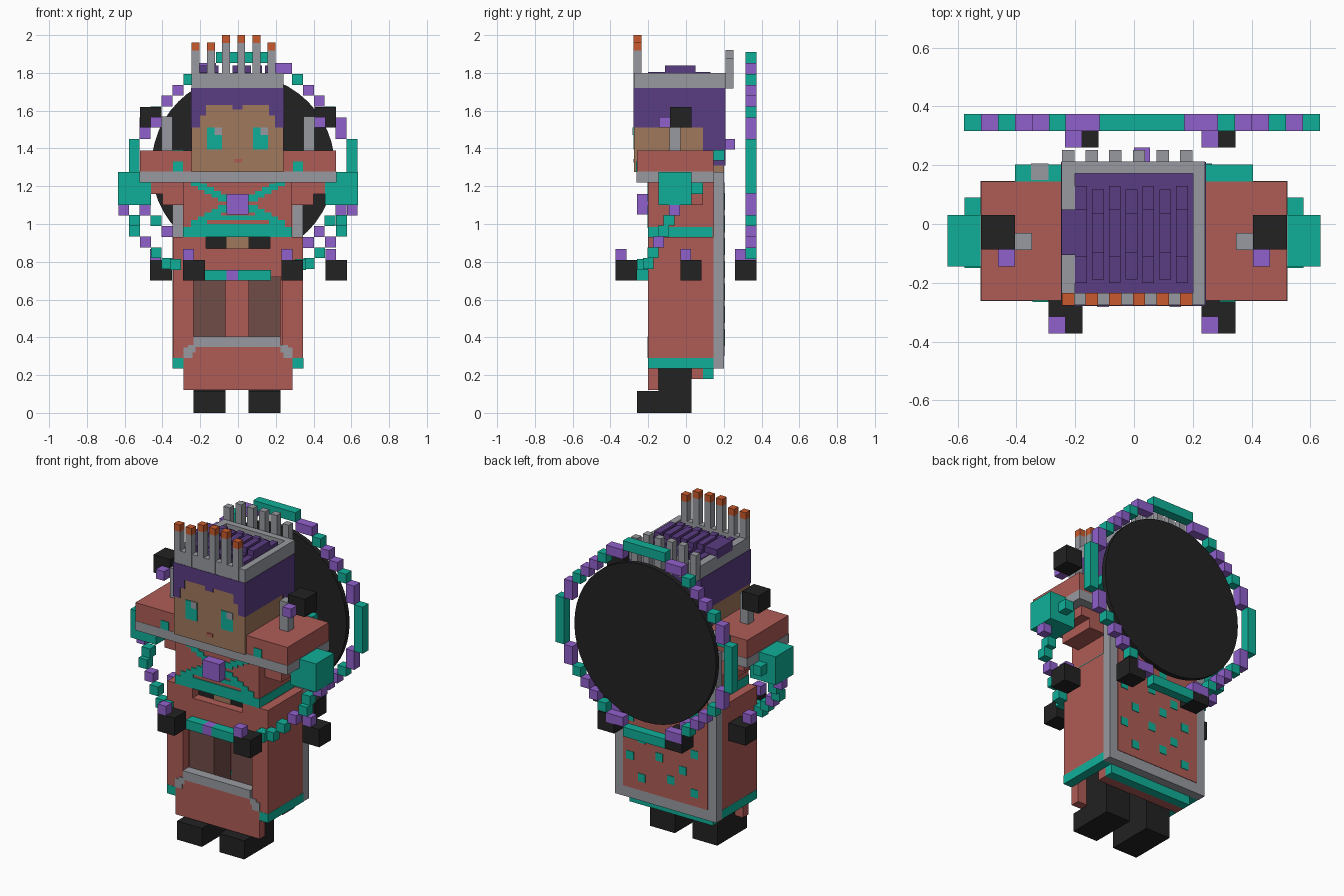
import bpy, bmesh, math

def material(name, r, g, b):
    m = bpy.data.materials.new(name)
    m.diffuse_color = (r, g, b, 1)
    return m

RED = material("brick red", .43, .107, .093)
TEAL = material("teal", .005, .43, .314)
VIOLET = material("violet", .28, .117, .604)
PLUM = material("dark plum", .102, .045, .223)
GRAY = material("gray", .314, .323, .352)
SKIN = material("skin", .352, .188, .107)
BLACK = material("black", .016, .016, .016)
ORANGE = material("orange", .578, .102, .026)
BROWN = material("dusty brown", .162, .072, .061)

def boxes(name, mat, *items, mirror=False):
    """One object from boxes (x0, x1, y0, y1, z0, z1), optionally mirrored in x."""
    items = list(items)
    if mirror:
        items += [(-b[1], -b[0]) + tuple(b[2:]) for b in items]
    bm = bmesh.new()
    for x0, x1, y0, y1, z0, z1 in items:
        ret = bmesh.ops.create_cube(bm, size=1)
        for v in ret["verts"]:
            v.co = ((x0 + x1) / 2 + v.co.x * (x1 - x0),
                    (y0 + y1) / 2 + v.co.y * (y1 - y0),
                    (z0 + z1) / 2 + v.co.z * (z1 - z0))
    me = bpy.data.meshes.new(name)
    bm.to_mesh(me)
    bm.free()
    me.materials.append(mat)
    ob = bpy.data.objects.new(name, me)
    bpy.context.collection.objects.link(ob)
    return ob

V = .0576  # size of a small bead

def bead(x, y, z, s=V):
    h = s / 2
    return (x - h, x + h, y - h, y + h, z - h, z + h)

# Legs and boots
LEGS = ((-.235, -.065), (.055, .225))
boxes("boots", BLACK, *[b for a, c in LEGS for b in
      ((a, c, -.26, .03, 0, .115), (a, c, -.145, .03, .115, .3))])
boxes("trousers", BROWN, *[(a, c, -.14, .025, .3, .85) for a, c in LEGS])

# Skirt: side walls, front frame and lower apron
boxes("skirt_sides", RED, (.288, .345, -.2, .145, .29, .93), mirror=True)
boxes("skirt_side_hem", TEAL, (.288, .346, -.201, .145, .235, .29), mirror=True)
boxes("skirt_front_posts", RED, (.235, .288, -.2, -.145, .35, .87),
      (.17, .288, -.2, -.145, .87, .93), mirror=True)
boxes("skirt_waistband", RED, (-.288, .288, -.2, -.145, .72, .87))
boxes("apron", RED, (-.288, .288, -.2, -.145, .12, .355))
boxes("apron_trim", GRAY, (-.235, .225, -.204, -.145, .35, .405))
boxes("apron_trim_corners", GRAY, (.225, .265, -.204, -.15, .32, .36),
      (.24, .289, -.204, -.15, .29, .345), mirror=True)
boxes("skirt_back_lining", RED, (-.285, .285, .03, .09, .18, .3))
boxes("skirt_back_hem", TEAL, (-.285, .285, .09, .145, .18, .3))

# Back cape: gray border, red field and teal spots
boxes("cape_border", GRAY, (-.348, .345, .145, .2, .235, 1.275))
boxes("cape_field", RED, (-.29, .288, .14, .203, .3, 1.22))
spots = []
for row in range(7):
    for col in range(3):
        x = -.2 + .18 * col + (.08 if row % 2 else 0) - .02 * (col % 2)
        z = .38 + .12 * row + .04 * (col % 2)
        spots.append((x - .025, x + .025, .2, .206, z - .025, z + .025))
boxes("cape_spots", TEAL, *spots)

# Belly and chest
boxes("belly_band", BLACK, (-.17, .17, -.145, .09, .83, .95))
boxes("belly", SKIN, (-.06, .055, -.15, .03, .83, .95))
boxes("chest", RED, (-.288, .285, -.2, .145, .98, 1.275))
boxes("chest_hem", TEAL, (-.29, .287, -.202, .146, .93, .985))
weave = []
for i in range(5):
    x = .055 + i * .036
    weave.append((x, x + .05, -.205, -.19, 1.12 + i * .02, 1.155 + i * .02))
    weave.append((x, x + .05, -.205, -.19, 1.06 - i * .02, 1.10 - i * .02))
boxes("chest_weave", TEAL, *weave, mirror=True)
boxes("chest_weave_base", TEAL, (-.15, .15, -.205, -.19, 1.02, 1.045),
      (-.23, .23, -.205, -.19, .98, 1.0))
boxes("chest_gem", VIOLET, (-.06, .055, -.26, -.195, 1.05, 1.16))

# Shoulders, arms and cuffs
boxes("shoulders", RED, (.2, .52, -.26, .145, 1.275, 1.39), mirror=True)
boxes("shoulder_trim", GRAY, (-.522, .522, -.262, .147, 1.22, 1.278))
boxes("shoulder_clasp", TEAL, (.29, .345, -.265, -.25, 1.278, 1.33), mirror=True)
boxes("arms", RED, (.28, .46, -.145, .09, 1.16, 1.225),
      (.28, .40, -.145, .09, 1.1, 1.16), mirror=True)
boxes("cuffs", TEAL, (.46, .635, -.145, .03, 1.1, 1.275),
      (.52, .577, .03, .09, 1.16, 1.22), mirror=True)
boxes("back_tabs", TEAL, (.235, .405, .145, .203, 1.335, 1.392), mirror=True)
boxes("back_tab_inlay", GRAY, (-.35, -.29, .15, .206, 1.34, 1.395))

# Shoulder ornaments
boxes("shoulder_posts", GRAY, (.347, .404, -.088, -.03, 1.39, 1.57), mirror=True)
boxes("shoulder_cubes", BLACK, (.404, .518, -.086, .03, 1.51, 1.62), mirror=True)
boxes("shoulder_beads", VIOLET, (.405, .462, -.144, -.086, 1.51, 1.567), mirror=True)

# Head with face details
boxes("head", SKIN, (-.245, .24, -.275, .2, 1.275, 1.71))
boxes("eyes", TEAL, (-.165, -.085, -.279, -.27, 1.395, 1.51),
      (.08, .16, -.279, -.27, 1.395, 1.51))
boxes("eye_highlights", GRAY, (-.125, -.085, -.282, -.275, 1.47, 1.512),
      (.12, .16, -.282, -.275, 1.47, 1.512))
boxes("mouth", RED, (-.022, .02, -.279, -.27, 1.325, 1.345))

# Hair: cap, sides, back and stepped fringe
boxes("hair", PLUM, (-.249, .244, -.279, .21, 1.63, 1.72),
      (-.249, -.2, -.279, .21, 1.51, 1.63), (.195, .244, -.279, .21, 1.51, 1.63),
      (-.249, .244, .09, .21, 1.39, 1.63), (-.249, .244, .145, .21, 1.31, 1.39),
      (-.2, -.17, -.279, -.25, 1.575, 1.63), (.165, .195, -.279, -.25, 1.575, 1.63),
      (-.03, .025, -.279, -.25, 1.605, 1.63))
boxes("hair_gem", VIOLET, (0, .055, .205, .26, 1.395, 1.45))

# Crown frame, woven top, candles and rear spikes
boxes("crown_frame", GRAY, (-.246, .241, -.276, -.235, 1.718, 1.8),
      (-.246, .241, .172, .212, 1.718, 1.8), (-.246, -.2, -.24, .18, 1.718, 1.8),
      (.2, .241, -.24, .18, 1.718, 1.8))
planks = []
for i in range(7):
    x = -.2 + i * .0572
    s = .012 * (i % 2)
    planks.append((x, x + .0572, -.235, .172, 1.718, 1.765))
    planks.append((x, x + .04, -.2 + s, .13 - s, 1.765, 1.805))
    planks.append((x, x + .04, -.11 + s, .05 - s, 1.805, 1.84))
planks.append((-.246, -.2, -.105, .05, 1.78, 1.84))
boxes("crown_weave", PLUM, *planks)
candles, flames, spikes = [], [], []
for i in range(6):
    x = -.245 + i * .0804
    top = 2.0 if 2 <= i <= 4 else 1.96
    candles.append((x, x + .042, -.277, -.235, 1.72, top - .042))
    flames.append((x, x + .042, -.277, -.235, top - .042, top))
    spikes.append((x, x + .042, .21, .252, 1.718, 1.92 if 1 <= i <= 4 else 1.88))
boxes("crown_candles", GRAY, *candles)
boxes("candle_tips", ORANGE, *flames)
boxes("crown_rear_spikes", GRAY, *spikes)

# Halo: dark disc inside a stepped ring of beads
CX, CY, CZ = .027, .345, 1.305
bpy.ops.mesh.primitive_cylinder_add(vertices=48, radius=.485, depth=.03,
                                    location=(CX, CY, CZ), rotation=(math.pi / 2, 0, 0))
disc = bpy.context.object
disc.name = "halo_disc"
disc.data.materials.append(BLACK)

def ring(cells):
    spots = {(sx * a, sz * b) for p, q in cells for a, b in ((p, q), (q, p))
             for sx in (1, -1) for sz in (1, -1)}
    return [bead(CX + a * V, CY, CZ + b * V) for a, b in sorted(spots)]

boxes("halo_teal_beads", TEAL, *ring([(0, 10), (1, 10), (2, 10), (5, 8)]))
boxes("halo_violet_beads", VIOLET, *ring([(3, 9), (4, 9), (6, 7)]))

# Bead garland hanging from the cuffs across the front
boxes("garland_teal", TEAL, bead(.548, -.09, 1.02), bead(.548, -.12, .963),
      bead(.433, -.175, .848), bead(.375, -.2, .79), bead(.33, -.23, .785),
      (.06, .175, -.26, -.2, .70, .757), mirror=True)
boxes("garland_violet", VIOLET, bead(.605, -.06, 1.075), bead(.49, -.145, .905), mirror=True)
boxes("garland_centre", VIOLET, (-.06, 0, -.26, -.2, .70, .757))
boxes("garland_centre_teal", TEAL, (0, .06, -.26, -.2, .70, .757))

# Hanging cubes, each topped by a violet bead
cubes = [(-.29, -.372), (.23, -.372), (-.235, .26), (.23, .26), (-.465, -.03), (.462, -.03)]
boxes("hanging_cubes", BLACK, *[(x, x + .115, y, y + .113, .70, .81) for x, y in cubes])
boxes("hanging_cube_beads", VIOLET,
      *[(x, x + V, y, y + V, .81, .867) for x, y in cubes])
